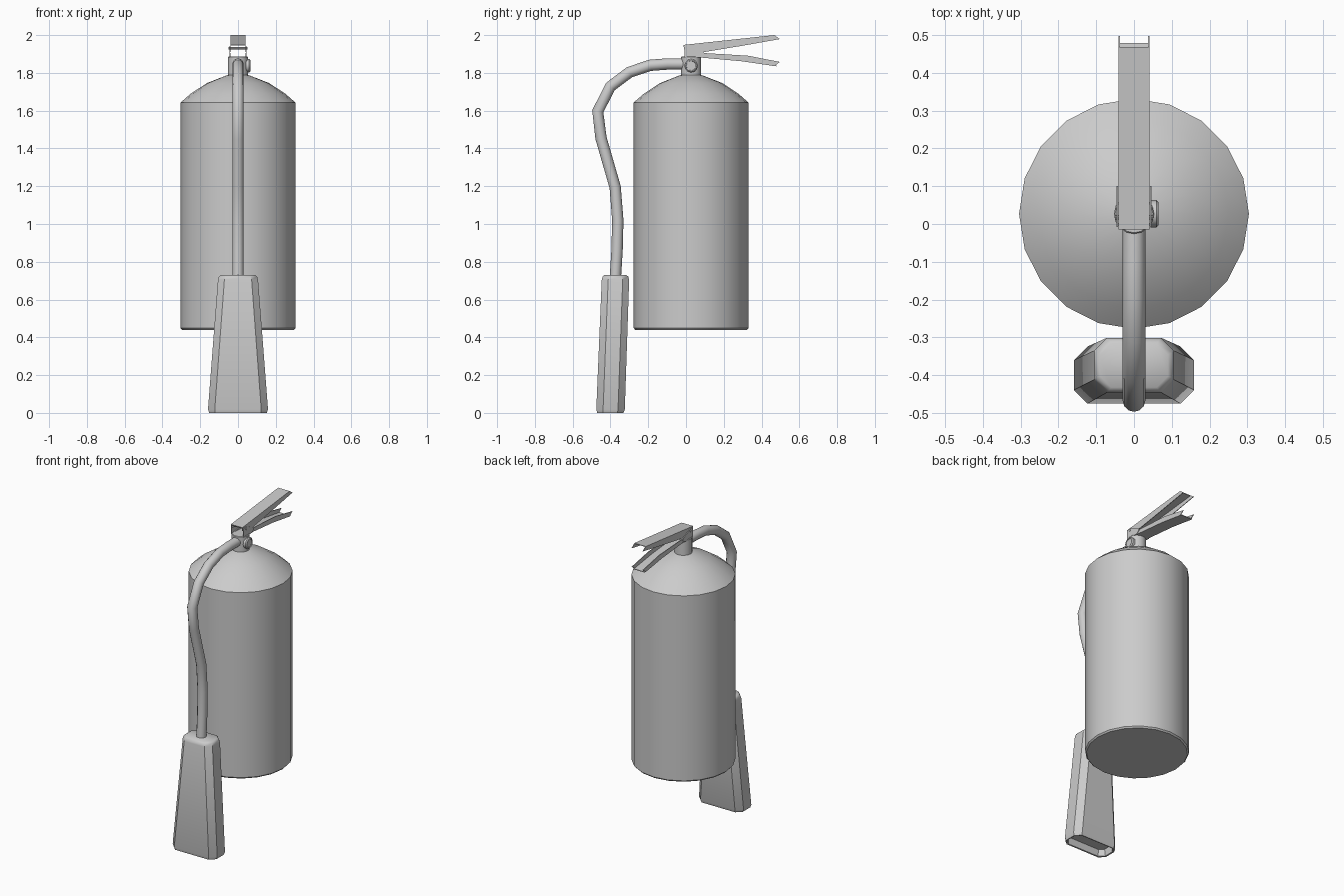
import bpy, bmesh, math
from mathutils import Vector

if "Cube" in bpy.data.objects:
    bpy.data.objects.remove(bpy.data.objects["Cube"])

CY = 0.027  # y of the tank axis


def finish(name, bm, angle=35):
    bmesh.ops.recalc_face_normals(bm, faces=bm.faces[:])
    me = bpy.data.meshes.new(name)
    bm.to_mesh(me)
    bm.free()
    ob = bpy.data.objects.new(name, me)
    bpy.context.collection.objects.link(ob)
    bpy.ops.object.select_all(action='DESELECT')
    bpy.context.view_layer.objects.active = ob
    ob.select_set(True)
    bpy.ops.object.shade_smooth_by_angle(angle=math.radians(angle))
    return ob


def loft(name, rings, angle=35):
    """Skin a list of equal-length point rings and cap both ends."""
    bm = bmesh.new()
    loops = [[bm.verts.new(p) for p in r] for r in rings]
    n = len(loops[0])
    for a, b in zip(loops, loops[1:]):
        for i in range(n):
            j = (i + 1) % n
            bm.faces.new((a[i], a[j], b[j], b[i]))
    bm.faces.new(loops[0])
    bm.faces.new(loops[-1])
    return finish(name, bm, angle)


def circle(c, u, v, r, n):
    return [Vector(c) + r * (math.cos(t) * Vector(u) + math.sin(t) * Vector(v))
            for t in (2 * math.pi * i / n for i in range(n))]


def lathe_z(name, profile, n):
    return loft(name, [circle((0, CY, z), (1, 0, 0), (0, 1, 0), r, n) for r, z in profile])


def plates(name, spans, angle=20):
    """Extrude several y-z outlines across x, each given as (outline, x0, x1)."""
    bm = bmesh.new()
    for outline, x0, x1 in spans:
        f = bm.faces.new([bm.verts.new((x0, y, z)) for y, z in outline])
        ext = bmesh.ops.extrude_face_region(bm, geom=[f])
        vs = [g for g in ext['geom'] if isinstance(g, bmesh.types.BMVert)]
        bmesh.ops.translate(bm, verts=vs, vec=(x1 - x0, 0, 0))
    return finish(name, bm, angle)


# Tank with domed shoulder
lathe_z("tank", [(0.296, 0.44), (0.304, 0.449), (0.304, 1.643), (0.25, 1.69),
                 (0.165, 1.746), (0.06, 1.787), (0.03, 1.79)], 20)

# Valve neck
lathe_z("valve_neck", [(0.053, 1.77), (0.053, 1.884), (0.05, 1.887)], 16)

# Pressure gauge on the right of the neck
loft("pressure_gauge", [circle((x, CY, 1.838), (0, 1, 0), (0, 0, 1), r, 12)
                        for x, r in ((0.02, 0.024), (0.043, 0.024), (0.043, 0.036), (0.059, 0.036),
                                     (0.065, 0.03), (0.065, 0.026), (0.061, 0.025))])

# Hose swept along a path in the y-z plane
path = [(0.0, 1.847), (-0.10, 1.847), (-0.19, 1.84), (-0.30, 1.803), (-0.40, 1.728), (-0.467, 1.597),
        (-0.45, 1.455), (-0.375, 1.195), (-0.361, 1.02), (-0.365, 0.86), (-0.374, 0.715)]
pts = [Vector((0, y, z)) for y, z in path]
rings = []
for i, p in enumerate(pts):
    t = (pts[min(i + 1, len(pts) - 1)] - pts[max(i - 1, 0)]).normalized()
    rings.append(circle(p, (1, 0, 0), t.cross(Vector((1, 0, 0))), 0.03, 12))
loft("hose", rings, 50)


# Discharge horn: chamfered rectangular sections with a recessed mouth
def section(z, w, y0, y1, c):
    quarter = [(w - c, y0), (w, y0 + c), (w, y1 - c), (w - c, y1)]
    return [(x, y, z) for x, y in quarter] + [(-x, y, z) for x, y in reversed(quarter)]


loft("discharge_horn", [
    section(0.045, 0.138, -0.458, -0.345, 0.026),
    section(0.002, 0.144, -0.462, -0.339, 0.03),
    section(0.0, 0.152, -0.47, -0.331, 0.032),
    section(0.018, 0.159, -0.475, -0.324, 0.036),
    section(0.705, 0.106, -0.446, -0.301, 0.034),
    section(0.722, 0.101, -0.441, -0.306, 0.034),
    section(0.73, 0.09, -0.432, -0.316, 0.03)], 40)

# Upper squeeze lever: channel open downwards
upper_side = [(-0.014, 1.948), (0.468, 2.0), (0.497, 1.979), (0.30, 1.944), (0.10, 1.911), (0.06, 1.911), (-0.01, 1.925)]
upper_web = [(-0.014, 1.948), (0.468, 2.0), (0.468, 1.996), (-0.014, 1.944)]
plates("squeeze_lever", [(upper_web, -0.04, 0.04)] +
       [(upper_side, s * 0.037, s * 0.041) for s in (-1, 1)])

# Lower carry handle: channel open upwards, with cheeks holding the pivot
lower_side = [(0.0, 1.882), (0.07, 1.882), (0.30, 1.861), (0.468, 1.836), (0.497, 1.858),
              (0.328, 1.891), (0.095, 1.905)]
lower_web = [(0.0, 1.882), (0.07, 1.882), (0.30, 1.861), (0.478, 1.835), (0.478, 1.839),
             (0.30, 1.865), (0.07, 1.886), (0.0, 1.886)]
cheek = [(-0.008, 1.882), (0.08, 1.882), (0.1, 1.9), (0.09, 1.912), (0.025, 1.942), (-0.008, 1.942)]
plates("carry_handle", [(lower_web, -0.04, 0.04)] +
       [(lower_side, s * 0.037, s * 0.041) for s in (-1, 1)] +
       [(cheek, s * 0.042, s * 0.046) for s in (-1, 1)])

# Pivot pin through both levers
loft("pivot_pin", [circle((x, 0.018, 1.93), (0, 1, 0), (0, 0, 1), 0.006, 8) for x in (-0.05, 0.05)])
